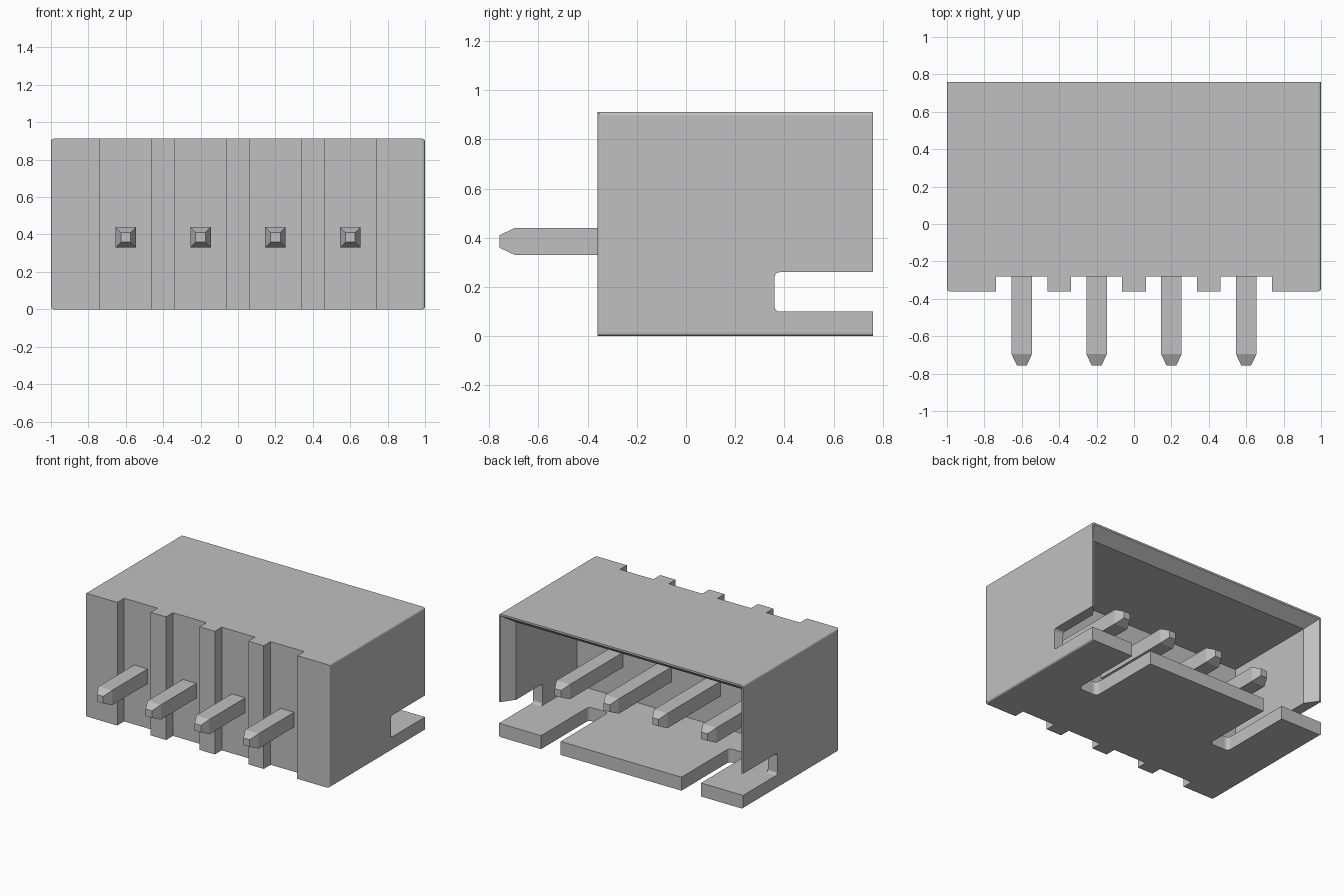
import bpy, bmesh

if "Cube" in bpy.data.objects:
    bpy.data.objects.remove(bpy.data.objects["Cube"])

GREY = (0.527, 0.527, 0.527, 1.0)
grey = bpy.data.materials.new("plain grey")
grey.use_nodes = True
grey.diffuse_color = GREY
grey.node_tree.nodes["Principled BSDF"].inputs["Base Color"].default_value = GREY

# Overall housing dimensions
FRONT, BACK, HEIGHT, FLOOR = -0.36, 0.76, 0.912, 0.10
PIN_X = (-0.6, -0.2, 0.2, 0.6)
PIN_Z = 0.385


def make_object(name, bm):
    bmesh.ops.recalc_face_normals(bm, faces=bm.faces)
    mesh = bpy.data.meshes.new(name)
    bm.to_mesh(mesh)
    bm.free()
    mesh.materials.append(grey)
    obj = bpy.data.objects.new(name, mesh)
    bpy.context.collection.objects.link(obj)
    return obj


def loft(name, sections):
    """Skin rectangles (y, x0, x1, z0, z1) one after another along y."""
    bm = bmesh.new()
    rings = [[bm.verts.new((x, y, z)) for x, z in
              ((x0, z0), (x1, z0), (x1, z1), (x0, z1))]
             for y, x0, x1, z0, z1 in sections]
    for a, b in zip(rings, rings[1:]):
        for i in range(4):
            j = (i + 1) % 4
            bm.faces.new((a[i], a[j], b[j], b[i]))
    bm.faces.new(rings[0])
    bm.faces.new(rings[-1])
    return make_object(name, bm)


def box(name, x, y, z, radius=0.0, rounded=None):
    """Box from ranges; edges accepted by rounded(middle, direction) are filleted."""
    obj = loft(name, [(y[0], *x, *z), (y[1], *x, *z)])
    if rounded:
        bm = bmesh.new()
        bm.from_mesh(obj.data)
        edges = [e for e in bm.edges
                 if rounded((e.verts[0].co + e.verts[1].co) / 2,
                            e.verts[1].co - e.verts[0].co)]
        bmesh.ops.bevel(bm, geom=edges, offset=radius, segments=4,
                        profile=0.5, affect='EDGES')
        bm.to_mesh(obj.data)
        bm.free()
    return obj


def cut(target, cutter):
    cutter.hide_render = True
    mod = target.modifiers.new("cut", 'BOOLEAN')
    mod.operation = 'DIFFERENCE'
    mod.solver = 'EXACT'
    mod.object = cutter
    bpy.context.view_layer.objects.active = target
    bpy.ops.object.modifier_apply(modifier=mod.name)
    bpy.data.objects.remove(cutter)


# Housing block, softened along its length and at the front corners
housing = box("housing", (-1, 1), (FRONT, BACK), (0, HEIGHT), 0.015,
              lambda m, d: abs(d.y) > 0.1 or (abs(d.z) > 0.1 and m.y < 0))

# Socket cavity with a flared mouth at the back
WALL, LIP = 0.078, 0.014
inner = (-1 + WALL, 1 - WALL, FLOOR, HEIGHT - WALL)
mouth = (-1 + LIP, 1 - LIP, FLOOR, HEIGHT - LIP)
cut(housing, loft("cavity_cutter", [(-0.04, *inner), (BACK - 0.09, *inner),
                                    (BACK, *mouth), (0.95, *mouth)]))

# Slot through both side walls, just above the floor
cut(housing, box("side_slot_cutter", (-1.2, 1.2), (0.36, 0.95), (FLOOR, 0.26),
                 0.02, lambda m, d: abs(d.x) > 0.1 and m.y < 0.5))

# Two slots in the floor
for side in (-1, 1):
    xs = sorted((side * 0.495, side * 0.655))
    cut(housing, box("floor_slot_cutter", xs, (0.20, 0.95), (-0.1, 0.2),
                     0.03, lambda m, d: abs(d.z) > 0.1 and m.y < 0.5))

# Full-height grooves in the front, one per pin
for x in PIN_X:
    cut(housing, box("groove_cutter", (x - 0.137, x + 0.137),
                     (FRONT - 0.2, -0.28), (-0.1, HEIGHT + 0.1)))

# Square contact pins with tapered ends
for n, x in enumerate(PIN_X, 1):
    loft(f"pin_{n}", [(y, x - h, x + h, PIN_Z - h, PIN_Z + h) for y, h in
                      ((-0.757, 0.026), (-0.695, 0.055),
                       (0.58, 0.055), (0.642, 0.026))])
